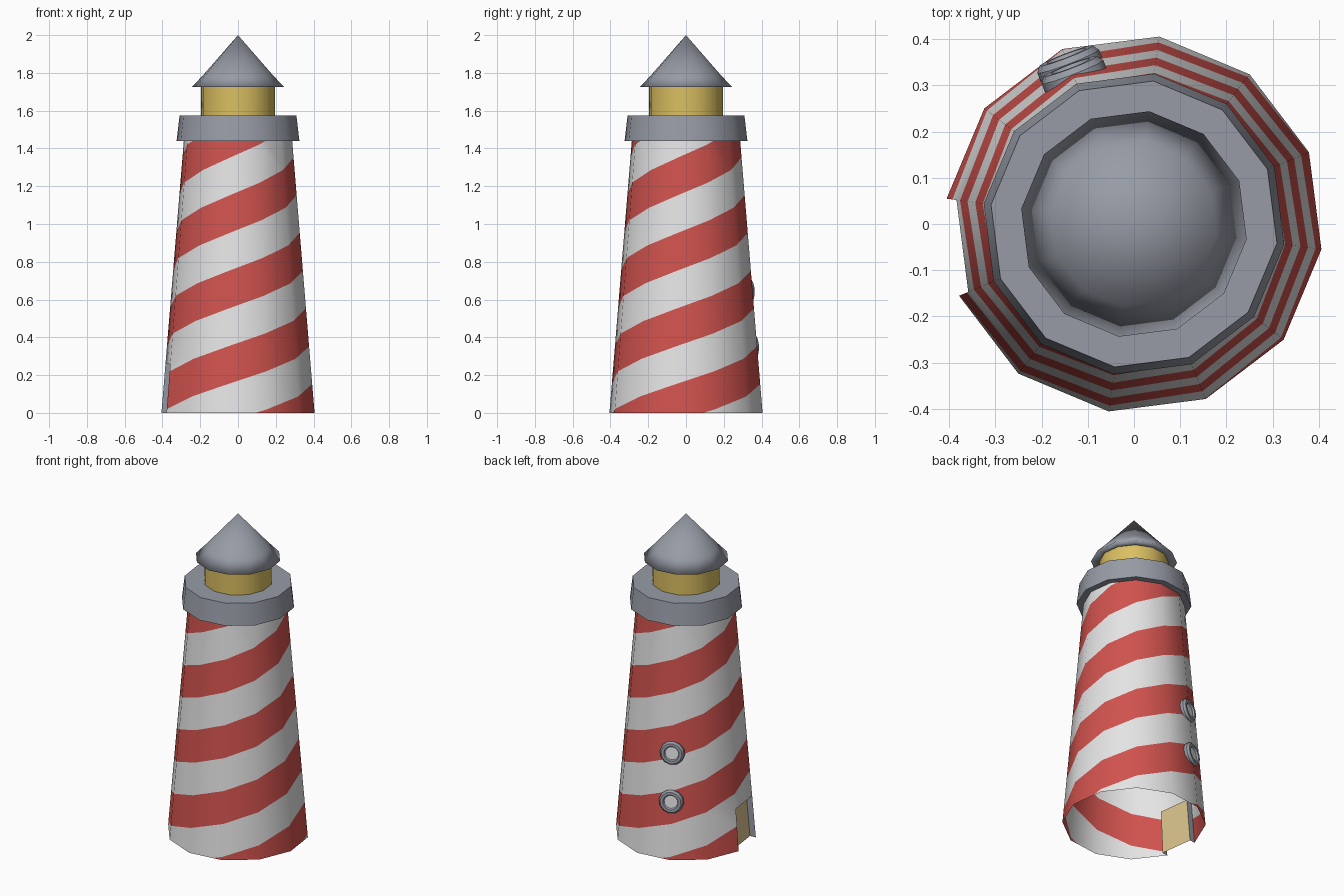
import bpy, bmesh, math
from mathutils import Vector, Matrix

if "Cube" in bpy.data.objects:
    bpy.data.objects.remove(bpy.data.objects["Cube"])

PHASE, SIDES = -7.7, 12
TOP, DOOR_TOP = 1.44, 0.26


def material(name, rgb):
    m = bpy.data.materials.new(name)
    m.diffuse_color = (*rgb, 1)
    m.use_nodes = True
    m.node_tree.nodes["Principled BSDF"].inputs["Base Color"].default_value = m.diffuse_color
    return m


white = material("white", (0.78, 0.78, 0.78))
red = material("red", (0.63, 0.085, 0.075))
grey = material("grey", (0.31, 0.33, 0.38))
yellow = material("yellow", (0.70, 0.52, 0.12))
tan = material("tan", (0.72, 0.56, 0.27))


def finish(name, bm, mats, angle=None):
    me = bpy.data.meshes.new(name)
    bm.to_mesh(me)
    bm.free()
    ob = bpy.data.objects.new(name, me)
    bpy.context.collection.objects.link(ob)
    for m in mats:
        me.materials.append(m)
    if angle:
        bpy.ops.object.select_all(action='DESELECT')
        ob.select_set(True)
        bpy.context.view_layer.objects.active = ob
        bpy.ops.object.shade_smooth_by_angle(angle=math.radians(angle))
    return ob


def polar(r, deg, z):
    a = math.radians(deg)
    return Vector((r * math.cos(a), r * math.sin(a), z))


def lathe(name, profile, mats, angle, matrix=None, cap_index=None):
    """Spin (radius, z) points into a twelve-sided solid; radius 0 closes it."""
    bm = bmesh.new()
    rings = []
    for r, z in profile:
        if r == 0:
            rings.append([bm.verts.new((0, 0, z))] * SIDES)
        else:
            rings.append([bm.verts.new(polar(r, PHASE + 30 * k, z)) for k in range(SIDES)])
    for i in range(len(rings) - 1):
        a, b = rings[i], rings[i + 1]
        for k in range(SIDES):
            n = (k + 1) % SIDES
            vs = list(dict.fromkeys([a[k], a[n], b[n], b[k]]))
            f = bm.faces.new(vs)
            if i == cap_index:
                f.material_index = 1
    if matrix:
        bm.transform(matrix)
    return finish(name, bm, mats, angle)


def tower_radius(z):
    return 0.409 - 0.083 * z


def tower_point(k, z):
    return polar(tower_radius(z), PHASE + 30 * k, z)


# Tower wall: two spiral red stripes laid out facet by facet
def stripe_z(k, j):
    return 0.17 + 0.8 * (PHASE + 30 * k + 90) / 360 + 0.2 * j


bm = bmesh.new()
for k in range(SIDES):
    for j in range(-8, 7):
        pts = [tower_point(k, stripe_z(k, j)), tower_point(k + 1, stripe_z(k + 1, j)),
               tower_point(k + 1, stripe_z(k + 1, j + 1)), tower_point(k, stripe_z(k, j + 1))]
        f = bm.faces.new([bm.verts.new(p) for p in pts])
        f.material_index = 1 if j % 2 == 0 else 0
bmesh.ops.remove_doubles(bm, verts=bm.verts, dist=1e-4)


def everything():
    return bm.verts[:] + bm.edges[:] + bm.faces[:]


bmesh.ops.bisect_plane(bm, geom=everything(), plane_co=(0, 0, 0), plane_no=(0, 0, 1), clear_inner=True)
bmesh.ops.bisect_plane(bm, geom=everything(), plane_co=(0, 0, TOP), plane_no=(0, 0, 1), clear_outer=True)

# Doorway: open the lower part of the facet on the left side
door_dir = polar(1, PHASE + 195, 0)


def door_facet():
    return [f for f in bm.faces if f.normal.dot(door_dir) > 0.98]


bm.normal_update()
faces = door_facet()
geom = list({v for f in faces for v in f.verts}) + list({e for f in faces for e in f.edges}) + faces
bmesh.ops.bisect_plane(bm, geom=geom, plane_co=(0, 0, DOOR_TOP), plane_no=(0, 0, 1))
bm.normal_update()
low = [f for f in door_facet() if f.calc_center_median().z < DOOR_TOP]
bmesh.ops.delete(bm, geom=low, context='FACES')
finish("tower", bm, [white, red], 40)

# Door: recessed panel with grey jambs and lintel
bm = bmesh.new()
outer = [tower_point(6, 0), tower_point(7, 0), tower_point(7, DOOR_TOP), tower_point(6, DOOR_TOP)]
ov = [bm.verts.new(p) for p in outer]
iv = [bm.verts.new(p - door_dir * 0.038) for p in outer]
bm.faces.new(iv).material_index = 1
for i in (1, 2, 3):
    n = (i + 1) % 4
    bm.faces.new([ov[i], ov[n], iv[n], iv[i]])
finish("door", bm, [grey, tan])

# Gallery, lantern room and roof
lathe("gallery", [(0, TOP), (0.328, TOP), (0.312, 1.575), (0, 1.575)], [grey], 60)
lathe("lantern", [(0.197, 1.57), (0.197, 1.74)], [yellow], 40)
lathe("roof", [(0.19, 1.725), (0.246, 1.725), (0.18, 1.795), (0, 2.0)], [grey], 179)

# Round windows stacked on the back
for name, z in (("lower_window", 0.355), ("upper_window", 0.65)):
    normal = polar(1, 111, 0.083).normalized()
    place = Matrix.Translation(polar(tower_radius(z), 112, z)) @ normal.to_track_quat('Z', 'Y').to_matrix().to_4x4()
    lathe(name, [(0.072, -0.03), (0.072, 0.0), (0.062, 0.013), (0.046, 0.013), (0.04, 0.003), (0, 0.003)],
          [grey, white], 35, place, cap_index=4)
